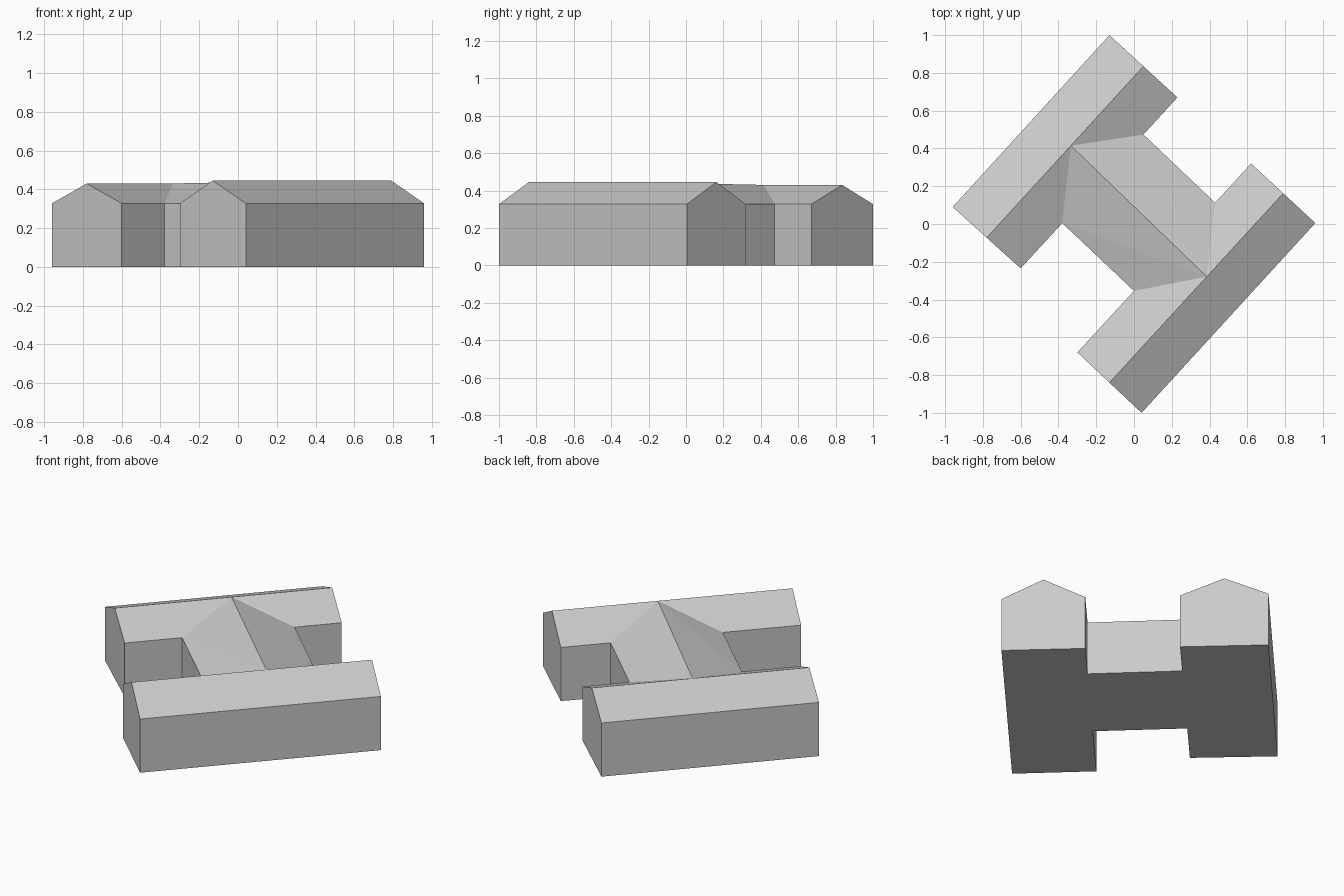
import bpy
import bmesh
from mathutils import Vector

cube = bpy.data.objects.get("Cube")
if cube:
    bpy.data.objects.remove(cube)

EAVE = 0.327

grey = bpy.data.materials.new("light_grey")
grey.use_nodes = True
grey.diffuse_color = (0.6, 0.6, 0.6, 1)
grey.node_tree.nodes["Principled BSDF"].inputs["Base Color"].default_value = (0.6, 0.6, 0.6, 1)

bm = bmesh.new()


def face(*points):
    bm.faces.new([bm.verts.new(p) for p in points])


def at(p, z):
    return Vector((p[0], p[1], z))


def wall(a, b):
    face(at(a, 0), at(b, 0), at(b, EAVE), at(a, EAVE))


def wing(outer, inner, ridge_z, joints, apex_t):
    """Gabled wing, open on its inner side where the link joins it."""
    o = [Vector(p) for p in outer]
    i = [Vector(p) for p in inner]
    j = [i[0].lerp(i[1], t) for t in joints]
    r = [at((o[k] + i[k]) / 2, ridge_z) for k in (0, 1)]
    apex = r[0].lerp(r[1], apex_t)
    # outer wall and slope, split at the apex so the seams match
    wall(o[0], o[1])
    face(at(o[0], EAVE), at(o[1], EAVE), r[1], apex, r[0])
    # gables and the inner wall and slope on each side of the link
    for k in (0, 1):
        face(at(o[k], 0), at(i[k], 0), at(i[k], EAVE), r[k], at(o[k], EAVE))
        wall(i[k], j[k])
        face(at(i[k], EAVE), at(j[k], EAVE), apex, r[k])
    # floor
    face(*[at(p, 0) for p in (o[0], o[1], i[1], j[1], j[0], i[0])])
    return j, apex


# Two parallel wings
back_j, back_apex = wing([(-0.96, 0.09), (-0.13, 1.0)],
                         [(-0.60, -0.235), (0.23, 0.67)],
                         0.43, (0.265, 0.783), 0.537)
front_j, front_apex = wing([(0.04, -1.0), (0.96, 0.005)],
                           [(-0.30, -0.68), (0.62, 0.32)],
                           0.445, (0.326, 0.793), 0.56)

# Link between the wings: side walls, two folded roof slopes, floor
for k in (0, 1):
    wall(back_j[k], front_j[k])
    a, b = at(back_j[k], EAVE), at(front_j[k], EAVE)
    face(a, b, front_apex)
    face(a, front_apex, back_apex)
face(*[at(p, 0) for p in (back_j[0], front_j[0], front_j[1], back_j[1])])

# Weld into one closed shell
bmesh.ops.remove_doubles(bm, verts=bm.verts[:], dist=0.0005)
bmesh.ops.recalc_face_normals(bm, faces=bm.faces[:])
mesh = bpy.data.meshes.new("building_shell")
bm.to_mesh(mesh)
bm.free()
mesh.materials.append(grey)
building = bpy.data.objects.new("building_shell", mesh)
bpy.context.collection.objects.link(building)
